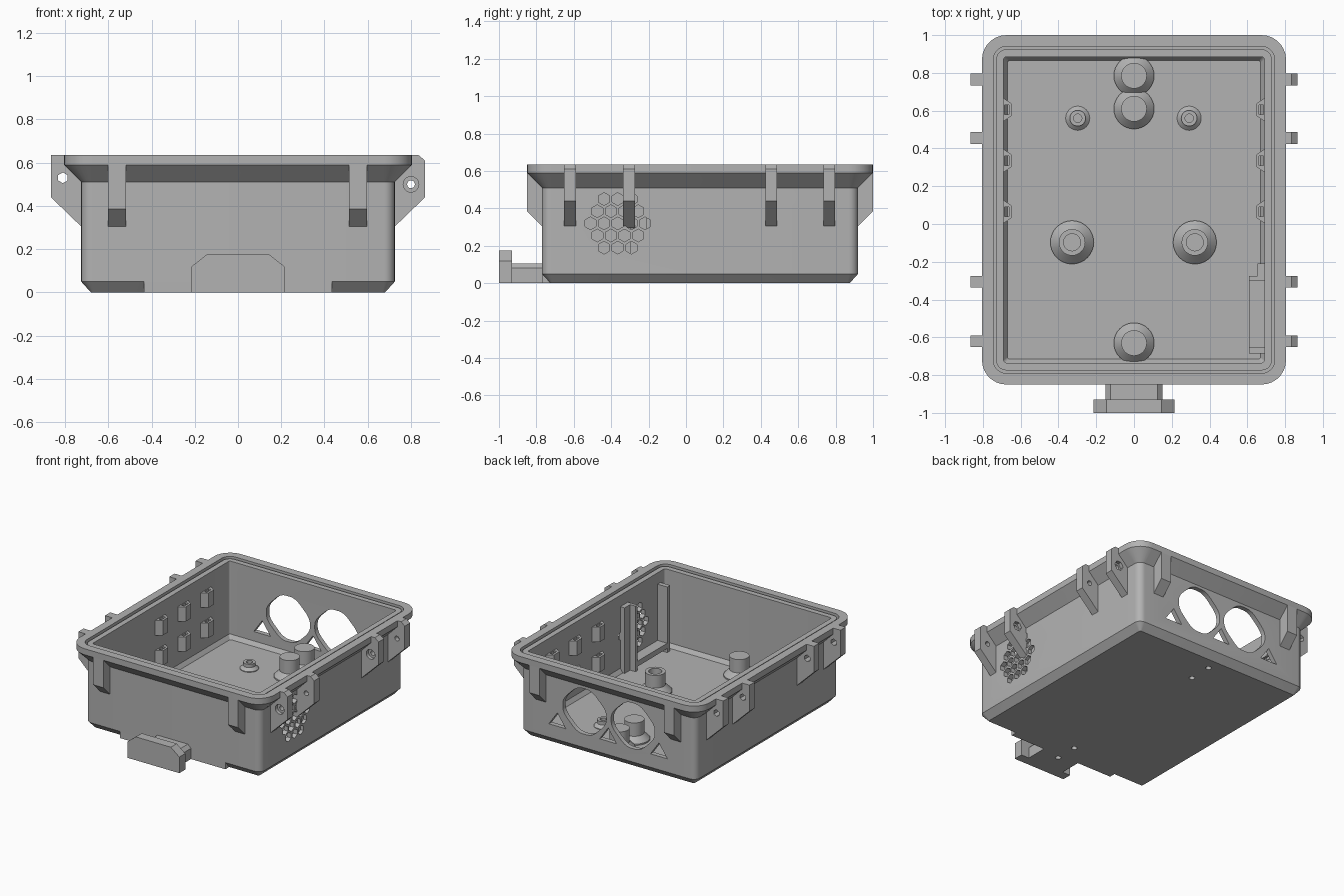
import bpy, bmesh
from math import sin, cos, pi, radians, sqrt

cube = bpy.data.objects.get("Cube")
if cube:
    bpy.data.objects.remove(cube)

GREY = (0.45, 0.45, 0.45, 1)
mat = bpy.data.materials.new("plain grey")
mat.use_nodes = True
mat.diffuse_color = GREY
mat.node_tree.nodes["Principled BSDF"].inputs["Base Color"].default_value = GREY

YC = 0.075                      # middle of the box along y
HX, HY, R = 0.725, 0.845, 0.05  # body half sizes and corner radius
FLOOR = 0.05


def prism(bm, pts, axis, a, b):
    """Extrude a 2D outline along an axis from a to b."""
    place = {"x": lambda u, v, d: (d, u, v),
             "y": lambda u, v, d: (u, d, v),
             "z": lambda u, v, d: (u, v, d)}[axis]
    lo = [bm.verts.new(place(u, v, a)) for u, v in pts]
    hi = [bm.verts.new(place(u, v, b)) for u, v in pts]
    bm.faces.new(lo)
    bm.faces.new(hi)
    bridge(bm, lo, hi)


def bridge(bm, lo, hi):
    n = len(lo)
    for i in range(n):
        j = (i + 1) % n
        bm.faces.new((lo[i], lo[j], hi[j], hi[i]))


def box(bm, x0, x1, y0, y1, z0, z1):
    prism(bm, [(x0, y0), (x1, y0), (x1, y1), (x0, y1)], "z", z0, z1)


def ngon(u, v, r, n, turn=0.0):
    return [(u + r * cos(turn + 2 * pi * i / n), v + r * sin(turn + 2 * pi * i / n))
            for i in range(n)]


def round_outline(pts, k=0.35, n=5):
    """Round the corners of a 2D outline."""
    out = []
    for i, (px, py) in enumerate(pts):
        (ax, ay), (bx, by) = pts[i - 1], pts[(i + 1) % len(pts)]
        sx, sy = px + (ax - px) * k, py + (ay - py) * k
        ex, ey = px + (bx - px) * k, py + (by - py) * k
        for s in range(n + 1):
            t = s / n
            out.append(((1 - t) ** 2 * sx + 2 * t * (1 - t) * px + t * t * ex,
                        (1 - t) ** 2 * sy + 2 * t * (1 - t) * py + t * t * ey))
    return out


def make(name, bm, cutter=None):
    """Turn a bmesh into an object, carve it and shade it."""
    def to_object(b, label):
        bmesh.ops.recalc_face_normals(b, faces=b.faces[:])
        me = bpy.data.meshes.new(label)
        b.to_mesh(me)
        b.free()
        ob = bpy.data.objects.new(label, me)
        me.materials.append(mat)
        bpy.context.collection.objects.link(ob)
        return ob

    ob = to_object(bm, name)
    bpy.ops.object.select_all(action="DESELECT")
    bpy.context.view_layer.objects.active = ob
    ob.select_set(True)
    if cutter:
        tool = to_object(cutter, name + "_cutter")
        tool.hide_render = True
        mod = ob.modifiers.new("holes", "BOOLEAN")
        mod.operation, mod.solver, mod.object = "DIFFERENCE", "EXACT", tool
        bpy.ops.object.modifier_apply(modifier=mod.name)
        bpy.data.objects.remove(tool)
    bpy.ops.object.shade_smooth_by_angle(angle=radians(30))
    return ob


def ring(bm, o, z, seg=7):
    """Rounded rectangle, offset o from the body outline."""
    r = max(R + o, 0.012)
    hx, hy = HX + o - r, HY + o - r
    return [bm.verts.new((sx * hx + r * cos(q + pi / 2 * s / seg),
                          YC + sy * hy + r * sin(q + pi / 2 * s / seg), z))
            for sx, sy, q in ((1, 1, 0), (-1, 1, pi / 2), (-1, -1, pi), (1, -1, 3 * pi / 2))
            for s in range(seg + 1)]


# Tub: bottom chamfer, wall, flared rim, gasket groove, inner wall, floor
tub = bmesh.new()
profile = [(-0.045, 0), (0, 0.05), (0, 0.51), (0.08, 0.59), (0.08, 0.635),
           (0.02, 0.635), (0.02, 0.6), (0.005, 0.6), (0.005, 0.625),
           (-0.035, 0.625), (-0.035, 0.08), (-0.055, FLOOR)]
rings = [ring(tub, o, z) for o, z in profile]
for lo, hi in zip(rings, rings[1:]):
    bridge(tub, lo, hi)
tub.faces.new(rings[0])
tub.faces.new(rings[-1])

cut = bmesh.new()
# Back wall ports and triangular slots
for cx in (-0.205, 0.195):
    port = [(cx + u, 0.32 + v) for u, v in
            ((0.06, 0.17), (0.18, 0.05), (0.18, -0.05), (0.06, -0.17),
             (-0.06, -0.17), (-0.18, -0.05), (-0.18, 0.05), (-0.06, 0.17))]
    prism(cut, round_outline(port), "y", 0.8, 1.05)
for cx in (-0.42, 0, 0.42):
    prism(cut, [(cx - 0.07, 0.15), (cx + 0.07, 0.15), (cx, 0.25)], "y", 0.8, 1.05)
# Honeycomb vent in the left wall
for row in range(-2, 3):
    count = 5 - abs(row)
    for i in range(count):
        y = -0.365 + (i - (count - 1) / 2) * 0.073
        prism(cut, ngon(y, 0.32 + row * 0.065, 0.034, 6, pi / 6), "x", 0.6, 0.8)
# Screw holes under the floor
for y in (0.785, 0.61, -0.63):
    prism(cut, ngon(0, y, 0.02, 16), "z", -0.05, 0.1)
make("tub", tub, cut)

# Straight foot in the middle of the front edge
bm = bmesh.new()
box(bm, -0.435, 0.435, YC - HY, -0.72, 0, 0.05)
make("front_foot", bm)

# Hook: neck and upright plate
bm = bmesh.new()
prism(bm, [(-0.15, 0), (0.15, 0), (0.15, 0.08), (0.125, 0.105),
           (-0.125, 0.105), (-0.15, 0.08)], "y", -0.94, -0.76)
cut = bmesh.new()
prism(cut, ngon(0, -0.8, 0.02, 16), "z", -0.05, 0.06)
make("hook_neck", bm, cut)
bm = bmesh.new()
prism(bm, [(-0.215, 0), (0.215, 0), (0.215, 0.12), (0.145, 0.175),
           (-0.145, 0.175), (-0.215, 0.12)], "y", -1, -0.93)
make("hook_plate", bm)

# Hinge ears on both sides, in pairs with outward recesses
for y, out in ((-0.62, -1), (-0.305, 1), (0.455, -1), (0.765, 1)):
    for side, name in ((1, "left"), (-1, "right")):
        top = [(0.865, 0.61), (0.835, 0.635)] if side > 0 else [(0.865, 0.635)]
        outline = [(0.715, 0.295), (0.865, 0.44)] + top + [(0.79, 0.635), (0.79, 0.58), (0.715, 0.51)]
        bm, cut = bmesh.new(), bmesh.new()
        prism(bm, [(side * x, z) for x, z in outline], "y", y - 0.031, y + 0.031)
        if side > 0:
            prism(cut, ngon(0.8, 0.5, 0.018, 16), "y", y - 0.1, y + 0.1)
            recess = bmesh.new()
            make_n = 24 if out < 0 else 6
            prism(recess, ngon(0.8, 0.5, 0.036, make_n), "y", y + out * 0.005, y + out * 0.1)
            ear = make(name + "_hinge_ear", bm, cut)
            bm = bmesh.new()
            bm.from_mesh(ear.data)
            bpy.data.objects.remove(ear)
            cut = recess
        else:
            prism(cut, ngon(-0.81, 0.53, 0.025, 6, pi / 6), "y", y - 0.1, y + 0.1)
        make(name + "_hinge_ear", bm, cut)

# Support ribs under the rim, front and back
rib = [(-0.76, 0.295), (-0.85, 0.385), (-0.85, 0.59), (-0.76, 0.51)]
for x in (-0.56, 0.555):
    for name, pts in (("front_rib", rib), ("back_rib", [(2 * YC - y, z) for y, z in rib])):
        bm = bmesh.new()
        prism(bm, pts, "x", x - 0.042, x + 0.042)
        make(name, bm)


# Floor posts, turned from profiles
def post(name, x, y, prof, n=32):
    bm = bmesh.new()
    loops = [[bm.verts.new((x + u, y + v, z)) for u, v in ngon(0, 0, r, n)] for r, z in prof]
    for lo, hi in zip(loops, loops[1:]):
        bridge(bm, lo, hi)
    bm.faces.new(loops[0])
    bm.faces.new(loops[-1])
    make(name, bm)


base = FLOOR - 0.005
for y in (0.785, 0.61, -0.63):
    post("solid_post", 0, y, [(0.107, base), (0.107, 0.06), (0.068, 0.1), (0.068, 0.2)])
for x in (-0.328, 0.322):
    post("hollow_post", x, -0.097, [(0.115, base), (0.115, 0.06), (0.07, 0.105), (0.07, 0.2),
                                    (0.045, 0.2), (0.045, 0.08)])
for x in (-0.298, 0.292):
    post("small_standoff", x, 0.56, [(0.064, base), (0.064, 0.055), (0.042, 0.075),
                                     (0.042, 0.1), (0.022, 0.1), (0.022, 0.06)])

# Cable tie loops, two rows on each side wall
for side, name in ((1, "left"), (-1, "right")):
    for y in (0.605, 0.335, 0.065):
        for z in (0.235, 0.46):
            bm, cut = bmesh.new(), bmesh.new()
            prism(bm, [(side * 0.7, y - 0.068), (side * 0.645, y - 0.03),
                       (side * 0.645, y + 0.03), (side * 0.7, y + 0.068)],
                  "z", z - 0.055, z + 0.055)
            xs = sorted((side * 0.662, side * 0.685))
            box(cut, xs[0], xs[1], y - 0.026, y + 0.026, z - 0.1, z + 0.1)
            make(name + "_tie_loop", bm, cut)

# Filter frame around the vent, inside the left wall
for name, dims in (("frame_back_bar", (0.655, 0.7, -0.275, -0.21, 0.05, 0.54)),
                   ("frame_back_lip", (0.61, 0.7, -0.3, -0.275, 0.05, 0.54)),
                   ("frame_front_bar", (0.61, 0.7, -0.685, -0.65, 0.05, 0.54)),
                   ("frame_ledge", (0.61, 0.7, -0.65, -0.3, 0.08, 0.12))):
    bm = bmesh.new()
    box(bm, *dims)
    make(name, bm)
